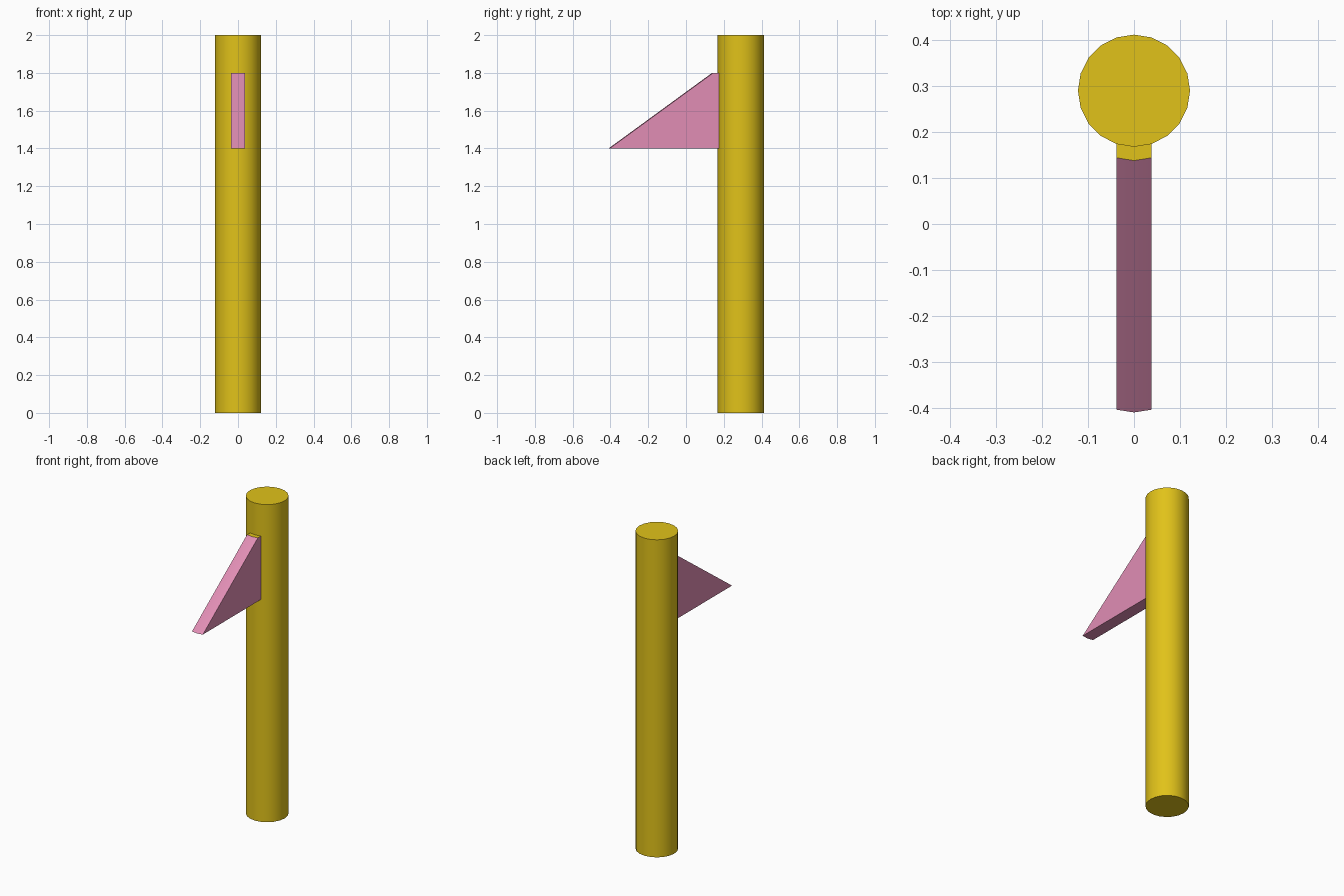
import bpy
import bmesh
from math import sin, cos, radians

if "Cube" in bpy.data.objects:
    bpy.data.objects.remove(bpy.data.objects["Cube"])

R, POST_Y, SIDES = 0.122, 0.29, 20


def material(name, color):
    m = bpy.data.materials.new(name)
    m.diffuse_color = (*color, 1)
    m.use_nodes = True
    m.node_tree.nodes["Principled BSDF"].inputs["Base Color"].default_value = m.diffuse_color
    return m


yellow = material("yellow", (0.75, 0.54, 0.01))
pink = material("pink", (0.75, 0.27, 0.46))


def smooth(obj):
    bpy.ops.object.select_all(action='DESELECT')
    obj.select_set(True)
    bpy.context.view_layer.objects.active = obj
    bpy.ops.object.shade_smooth_by_angle(angle=radians(30))


# Round post, turned so one corner points to the front
bpy.ops.mesh.primitive_cylinder_add(vertices=SIDES, radius=R, depth=2,
                                    location=(0, POST_Y, 1))
post = bpy.context.object
post.name = "post"
post.data.materials.append(yellow)
smooth(post)

# Wedge bracket: side profile (y, z) swept across two post facets,
# its back tucked slightly into the post
profile = [(0.19, 1.4), (-0.41, 1.4), (0.138, 1.8), (0.19, 1.8)]
step = radians(360 / SIDES)
half_width, setback = R * sin(step), R * (1 - cos(step))

bm = bmesh.new()
sections = [[bm.verts.new((x, y + dy, z)) for y, z in profile]
            for x, dy in ((-half_width, setback), (0, 0), (half_width, setback))]
for a, b in zip(sections, sections[1:]):
    for i in range(4):
        j = (i + 1) % 4
        face = bm.faces.new((a[i], a[j], b[j], b[i]))
        face.material_index = 1 if i == 2 else 0   # yellow top ledge
bm.faces.new(sections[0])
bm.faces.new(sections[-1][::-1])
bmesh.ops.recalc_face_normals(bm, faces=bm.faces)
mesh = bpy.data.meshes.new("bracket")
bm.to_mesh(mesh)
bm.free()
mesh.materials.append(pink)
mesh.materials.append(yellow)
bracket = bpy.data.objects.new("bracket", mesh)
bpy.context.collection.objects.link(bracket)
smooth(bracket)
